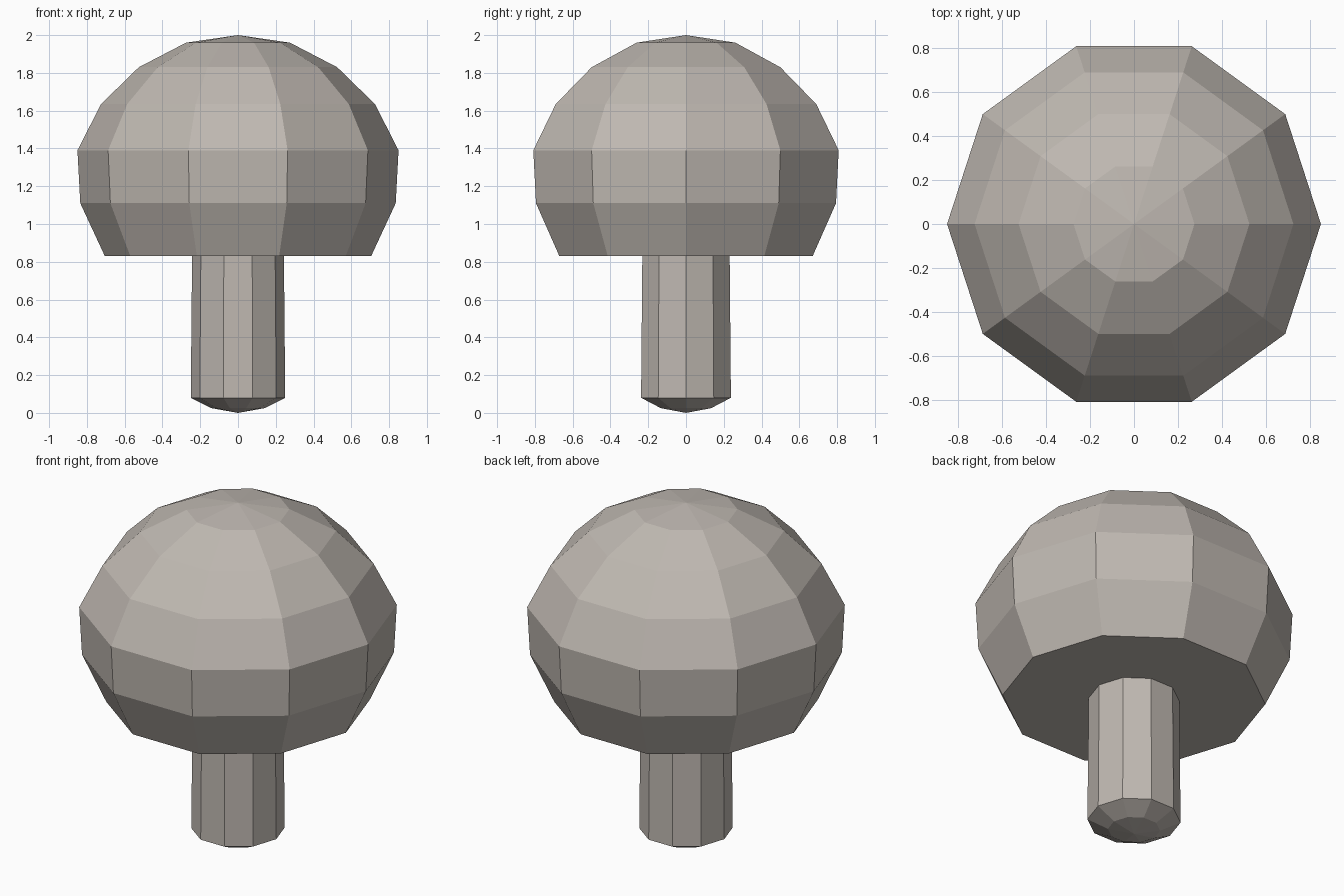
import bpy
import bmesh
import math

SIDES = 10

cube = bpy.data.objects.get("Cube")
if cube:
    bpy.data.objects.remove(cube, do_unlink=True)

# Warm grey shared by both parts
grey = bpy.data.materials.new("warm_grey")
colour = (0.52, 0.48, 0.44, 1.0)
grey.use_nodes = True
grey.diffuse_color = colour
grey.node_tree.nodes["Principled BSDF"].inputs["Base Color"].default_value = colour


def turned_part(name, profile):
    """Turn a bottom-to-top (radius, height) profile into a closed faceted solid."""
    bm = bmesh.new()
    rings = []
    for radius, z in profile:
        if radius == 0:
            rings.append([bm.verts.new((0, 0, z))] * SIDES)
        else:
            angles = [math.tau * i / SIDES for i in range(SIDES)]
            rings.append([bm.verts.new((radius * math.cos(a), radius * math.sin(a), z))
                          for a in angles])
    for low, high in zip(rings, rings[1:]):
        for i in range(SIDES):
            j = (i + 1) % SIDES
            corners = dict.fromkeys((low[i], low[j], high[j], high[i]))
            bm.faces.new(list(corners))
    # Close flat ends
    if profile[0][0] > 0:
        bm.faces.new(rings[0][::-1])
    if profile[-1][0] > 0:
        bm.faces.new(rings[-1])
    bmesh.ops.recalc_face_normals(bm, faces=bm.faces)
    mesh = bpy.data.meshes.new(name)
    bm.to_mesh(mesh)
    bm.free()
    mesh.materials.append(grey)
    obj = bpy.data.objects.new(name, mesh)
    bpy.context.collection.objects.link(obj)
    return obj


# Domed cap with a flat underside
turned_part("cap", [(0.705, 0.83), (0.835, 1.11), (0.85, 1.39), (0.725, 1.635),
                    (0.525, 1.83), (0.275, 1.96), (0, 2.0)])

# Stem with a blunt rounded foot
turned_part("stem", [(0, 0), (0.14, 0.025), (0.25, 0.08), (0.243, 0.84)])
